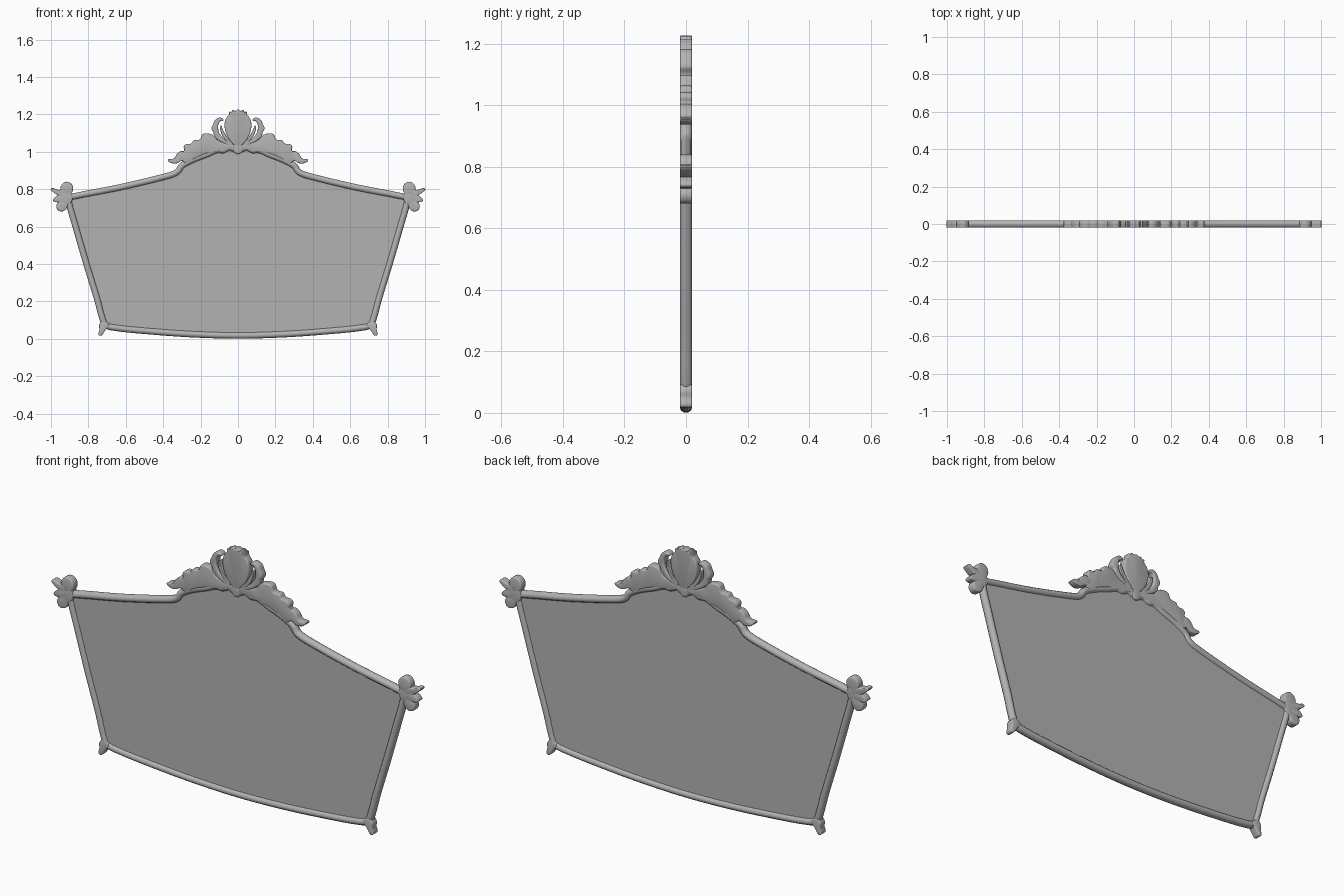
import bpy, bmesh, math
from mathutils import Vector

cube = bpy.data.objects.get("Cube")
if cube:
    bpy.data.objects.remove(cube, do_unlink=True)

GREY = (0.45, 0.45, 0.45, 1)
mat = bpy.data.materials.new("plain_grey")
mat.use_nodes = True
mat.diffuse_color = GREY
mat.node_tree.nodes["Principled BSDF"].inputs["Base Color"].default_value = GREY


def smooth_loop(points, steps=5):
    """Closed smooth outline through the points, tangents scaled to each span."""
    pts = [Vector(p) for p in points]
    n = len(pts)
    tangent = [(pts[(i + 1) % n] - pts[i - 1]).normalized() for i in range(n)]
    out = []
    for i in range(n):
        a, b = pts[i], pts[(i + 1) % n]
        ta, tb = tangent[i], tangent[(i + 1) % n]
        span = (b - a).length
        for k in range(steps):
            t = k / steps
            h = t * t * (3 - 2 * t)
            out.append(a * (1 - h) + b * h
                       + ta * span * t * (1 - t) ** 2 - tb * span * t * t * (1 - t))
    return out


def finish(name, mesh):
    mesh.materials.clear()
    mesh.materials.append(mat)
    for poly in mesh.polygons:
        poly.use_smooth = True
    mesh.set_sharp_from_angle(angle=math.radians(40))
    obj = bpy.data.objects.new(name, mesh)
    bpy.context.collection.objects.link(obj)
    return obj


def plate(name, outline, half=0.02, edge=0.006):
    """Flat cut-out standing in the xz plane with softened front and back edges."""
    bm = bmesh.new()
    body = half - edge
    front = [bm.verts.new((p.x, -body, p.y)) for p in outline]
    back = [bm.verts.new((p.x, body, p.y)) for p in outline]
    caps = [bm.faces.new(front), bm.faces.new(back[::-1])]
    n = len(outline)
    for i in range(n):
        j = (i + 1) % n
        bm.faces.new((front[j], front[i], back[i], back[j]))
    bmesh.ops.recalc_face_normals(bm, faces=bm.faces)
    if edge:
        for width, rise in ((0.15, 0.5), (0.35, 0.35), (0.5, 0.15)):
            bmesh.ops.inset_region(bm, faces=caps, thickness=width * edge,
                                   depth=rise * edge, use_even_offset=False)
    mesh = bpy.data.meshes.new(name)
    bm.to_mesh(mesh)
    bm.free()
    return finish(name, mesh)


def both_sides(name, points, **kw):
    for side, s in (("left", 1), ("right", -1)):
        plate(f"{side}_{name}", smooth_loop([(s * x, z) for x, z in points]), **kw)


def mirrored(half):
    """Close a half outline that starts and ends on the centre line."""
    return half + [(-x, z) for x, z in half[-2:0:-1]]


def ellipse(cx, cz, rx, rz, n=8):
    return [(cx + rx * math.cos(2 * math.pi * i / n),
             cz + rz * math.sin(2 * math.pi * i / n)) for i in range(n)]


# Frame centre line, bottom centre to top centre
frame_half = [(0, .018), (.25, .025), (.5, .043), (.66, .06), (.708, .075), (.728, .12),
              (.752, .21), (.81, .4), (.868, .6), (.903, .725), (.9, .752), (.86, .765),
              (.63, .81), (.38, .87), (.325, .892), (.3, .925), (.24, .958), (.17, .985),
              (.11, 1.01), (.08, 1.008), (.045, 1.022), (0, 1.008)]
frame_line = smooth_loop(mirrored(frame_half))

# Thin panel filling the frame
plate("panel", frame_line, half=0.008, edge=0)

# Rounded moulding swept along the frame line
curve = bpy.data.curves.new("moulding_path", "CURVE")
curve.dimensions = "3D"
curve.bevel_depth = 0.018
curve.bevel_resolution = 3
spline = curve.splines.new("POLY")
spline.points.add(len(frame_line) - 1)
for point, p in zip(spline.points, frame_line):
    point.co = (p.x, 0, p.y, 1)
spline.use_cyclic_u = True
path = bpy.data.objects.new("moulding_path", curve)
bpy.context.collection.objects.link(path)
bpy.context.view_layer.update()
evaluated = path.evaluated_get(bpy.context.evaluated_depsgraph_get())
moulding = finish("frame_moulding", bpy.data.meshes.new_from_object(evaluated))
moulding.scale.y = 0.02 / 0.018
bpy.data.objects.remove(path, do_unlink=True)

# Central crest: oval shield with a scalloped crown
plate("crest_shield", smooth_loop(mirrored(
    [(0, 1.025), (.03, 1.045), (.058, 1.085), (.072, 1.135), (.066, 1.175), (.048, 1.2),
     (.046, 1.215), (.034, 1.212), (.028, 1.224), (.015, 1.219), (0, 1.227)])))
plate("crest_drop", smooth_loop(ellipse(0, 1.018, .026, .03)))

# Curled leaves either side of the shield
both_sides("outer_curl", [(.03, 1.035), (.085, 1.05), (.125, 1.08), (.132, 1.105),
                          (.142, 1.125), (.132, 1.15), (.12, 1.172), (.095, 1.183),
                          (.078, 1.17), (.096, 1.162), (.106, 1.14), (.1, 1.1), (.07, 1.065)])
both_sides("inner_curl", [(.028, 1.03), (.065, 1.06), (.09, 1.1), (.093, 1.14),
                          (.08, 1.115), (.055, 1.075)], edge=.003)

# Acanthus wings stepping down the top edge
both_sides("wing", [(.01, 1.03), (.06, 1.045), (.105, 1.06), (.135, 1.09), (.165, 1.098),
                    (.19, 1.094), (.205, 1.066), (.235, 1.062), (.25, 1.044),
                    (.275, 1.042), (.29, 1.028), (.288, 1.008), (.305, .99), (.3, .955),
                    (.275, .94), (.23, .965), (.17, .99), (.11, 1.0), (.05, 1.01)])
both_sides("wing_tip", [(.275, .99), (.3, 1.004), (.325, .99), (.342, .965), (.375, .957),
                        (.36, .941), (.33, .938), (.305, .95), (.28, .955)], edge=.004)

# Corner finials: a knob, two pointed leaves and a hanging lobe
both_sides("corner_knob", ellipse(.915, .804, .034, .036))
both_sides("corner_heart", ellipse(.916, .757, .032, .04))
both_sides("corner_upper_leaf", [(.915, .765), (.93, .795), (.962, .797), (1.0, .804),
                                 (.982, .78), (.95, .762)], edge=.004)
both_sides("corner_lower_leaf", [(.92, .765), (.955, .77), (.978, .757), (.988, .738),
                                 (.96, .73), (.925, .735)], edge=.004)
both_sides("corner_lobe", [(.91, .74), (.945, .742), (.97, .718), (.965, .69), (.942, .681),
                           (.918, .695)])

# Small feet at the lower corners
both_sides("foot", [(.69, .075), (.722, .095), (.742, .075), (.741, .05), (.746, .024),
                    (.732, .017), (.72, .03), (.708, .048)], edge=.005)
